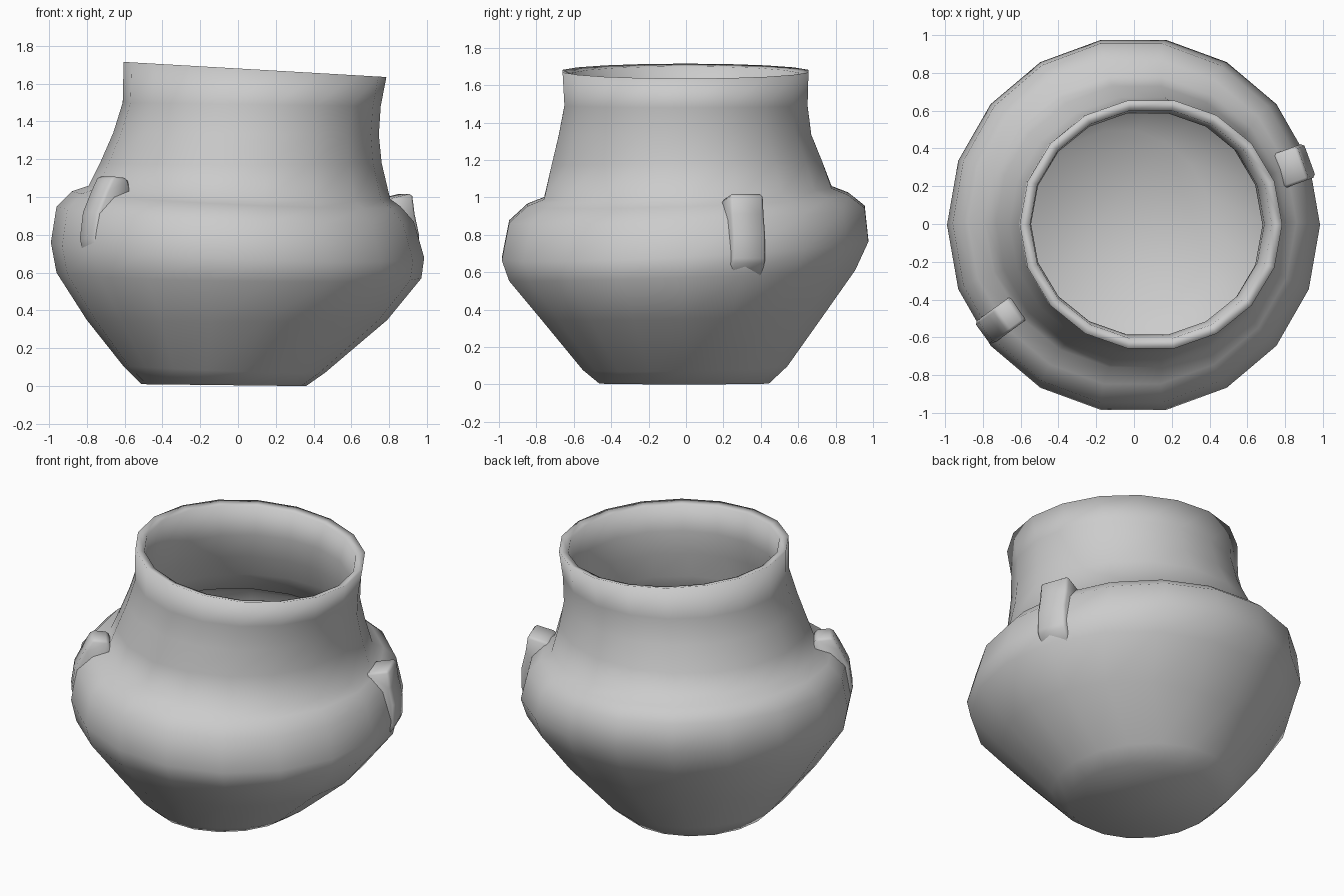
import bpy, bmesh
from math import cos, sin, pi, radians

if "Cube" in bpy.data.objects:
    bpy.data.objects.remove(bpy.data.objects["Cube"])

SEG = 18

# Outer rings: x_min, z there, x_max, z there, y_min, y_max, tilt along y
OUTER = [
    (-0.51, 0.01, 0.36, 0.00, -0.47, 0.45, 0.00),
    (-0.61, 0.11, 0.46, 0.07, -0.56, 0.55, 0.01),
    (-0.80, 0.35, 0.79, 0.35, -0.78, 0.74, 0.01),
    (-0.96, 0.60, 0.97, 0.57, -0.96, 0.92, 0.03),
    (-0.99, 0.76, 0.985, 0.68, -1.00, 0.99, 0.05),
    (-0.96, 0.95, 0.93, 0.87, -0.96, 0.97, 0.04),
    (-0.88, 1.03, 0.86, 0.95, -0.86, 0.88, 0.03),
    (-0.79, 1.06, 0.805, 0.99, -0.77, 0.79, 0.03),
    (-0.73, 1.18, 0.76, 1.18, -0.73, 0.74, 0.01),
    (-0.66, 1.34, 0.745, 1.33, -0.69, 0.68, 0.00),
    (-0.61, 1.50, 0.755, 1.48, -0.66, 0.66, 0.00),
    (-0.605, 1.715, 0.785, 1.635, -0.67, 0.665, 0.00),
]


def inset(r, d, dz=0.0):
    return (r[0] + d, r[1] + dz, r[2] - d, r[3] + dz, r[4] + d, r[5] - d, r[6])


def add_ring(bm, r):
    x0, z0, x1, z1, y0, y1, ty = r
    cx, cy, rx, ry = (x0 + x1) / 2, (y0 + y1) / 2, (x1 - x0) / 2, (y1 - y0) / 2
    verts = []
    for i in range(SEG):
        a = 2 * pi * i / SEG
        z = (z0 + z1) / 2 + cos(a) * (z1 - z0) / 2 + ty * sin(a)
        verts.append(bm.verts.new((cx + rx * cos(a), cy + ry * sin(a), max(z, 0))))
    return verts


def finish(bm, name):
    bmesh.ops.recalc_face_normals(bm, faces=bm.faces)
    me = bpy.data.meshes.new(name)
    bm.to_mesh(me)
    bm.free()
    ob = bpy.data.objects.new(name, me)
    bpy.context.collection.objects.link(ob)
    for p in me.polygons:
        p.use_smooth = True
    return ob


# Hollow jar: up the outside, over the rim, down the inside
bm = bmesh.new()
inner = [inset(r, 0.065) for r in reversed(OUTER[2:-1])]
inner.append(inset(OUTER[1], 0.05, 0.05))
profile = OUTER + [inset(OUTER[-1], 0.055, -0.015)] + inner
rings = [add_ring(bm, r) for r in profile]
for a, b in zip(rings, rings[1:]):
    for i in range(SEG):
        j = (i + 1) % SEG
        bm.faces.new((a[i], a[j], b[j], b[i]))
bm.faces.new(rings[0][::-1])
bm.faces.new(rings[-1])
finish(bm, "jar_body")


# Broken handle stumps: radial profile given a tangential width
def stump(name, angle, pts, width):
    bm = bmesh.new()
    c, s = cos(radians(angle)), sin(radians(angle))
    sides = []
    for t in (-width / 2, width / 2):
        sides.append([bm.verts.new((r * c - t * s, r * s + t * c, z)) for r, z in pts])
    n = len(pts)
    for i in range(n):
        j = (i + 1) % n
        bm.faces.new((sides[0][i], sides[0][j], sides[1][j], sides[1][i]))
    bm.faces.new(sides[0])
    bm.faces.new(sides[1])
    ob = finish(bm, name)
    bev = ob.modifiers.new("soft_edges", 'BEVEL')
    bev.width = 0.015
    bev.segments = 1


stump("left_handle_stump", 216,
      [(0.74, 1.00), (0.77, 1.10), (0.87, 1.11), (0.91, 1.04), (0.97, 0.92),
       (0.99, 0.78), (0.95, 0.62), (0.82, 0.70)], 0.15)
stump("right_handle_stump", 20,
      [(0.78, 0.92), (0.82, 0.99), (0.95, 1.02), (0.965, 0.91), (0.99, 0.80),
       (0.99, 0.66), (0.93, 0.57), (0.82, 0.65)], 0.19)
